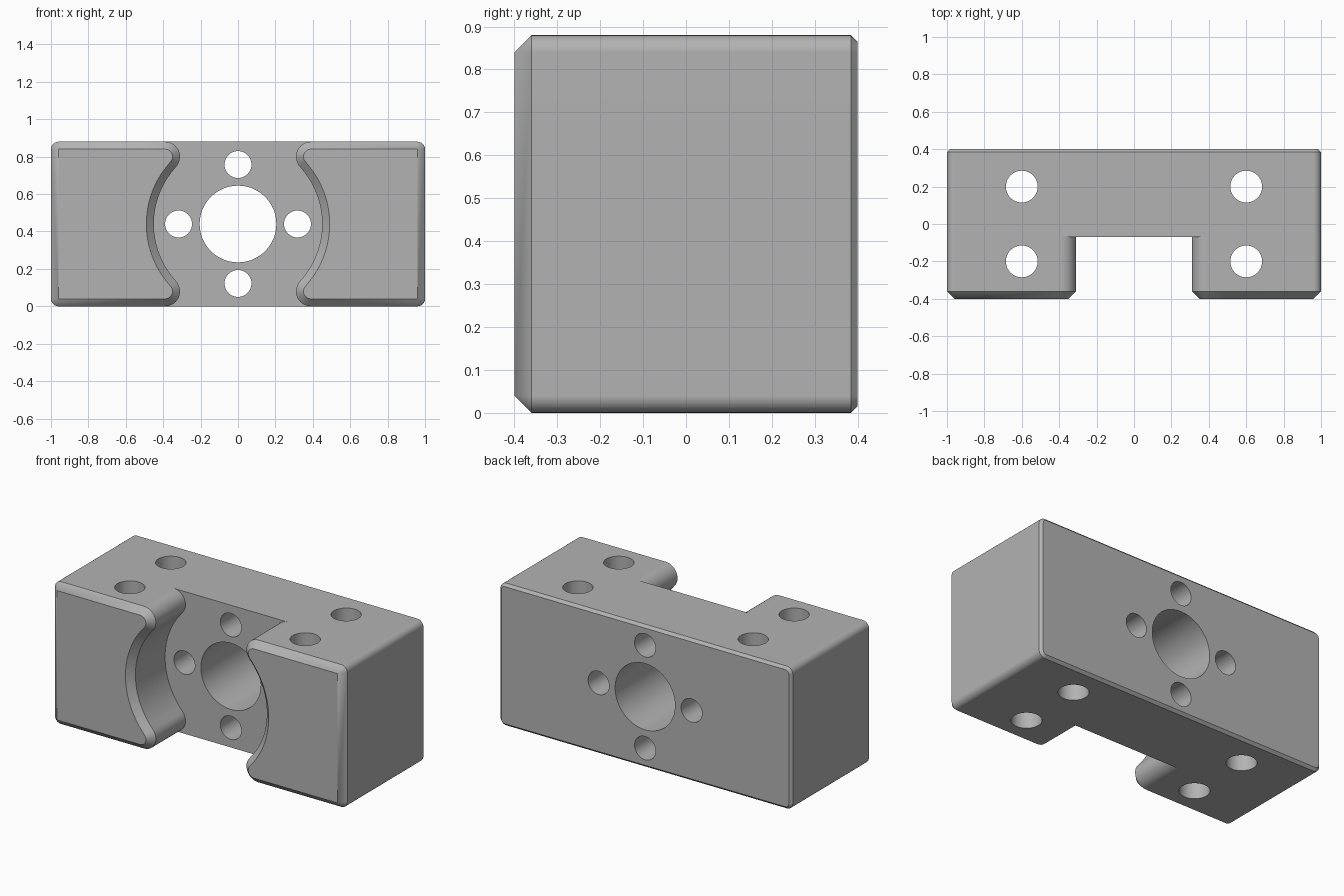
import bpy, bmesh, math
from mathutils import Matrix

if "Cube" in bpy.data.objects:
    bpy.data.objects.remove(bpy.data.objects["Cube"])

# Main dimensions
H, MID = 0.88, 0.44
FRONT, FLOOR, BACK = -0.4, -0.07, 0.4
CORNER, NOSE, POCKET = 0.04, 0.08, 0.45
FRONT_CUT, BACK_CUT = 0.04, 0.016
NOSE_X = 0.39
NOSE_ANGLE = math.degrees(math.atan2(MID - NOSE, NOSE_X))

steel = bpy.data.materials.new("plain grey")
steel.use_nodes = True
grey = (0.45, 0.45, 0.45, 1)
steel.diffuse_color = grey
steel.node_tree.nodes["Principled BSDF"].inputs["Base Color"].default_value = grey


def arc(cx, cz, r, start, end, steps):
    angles = [math.radians(start + (end - start) * i / steps) for i in range(steps + 1)]
    return [(cx + r * math.cos(a), cz + r * math.sin(a)) for a in angles]


def outer(inset):
    """Outside of one side, from the bottom nose round to the top nose."""
    r = CORNER - inset
    return ([(NOSE_X, inset)]
            + arc(1 - CORNER, CORNER, r, -90, 0, 6)
            + arc(1 - CORNER, H - CORNER, r, 0, 90, 6)
            + [(NOSE_X, H - inset)])


def inner(inset):
    """Pocket wall of one side, rounded noses joined by a round hollow."""
    r, a = NOSE - inset, NOSE_ANGLE
    low = arc(NOSE_X, NOSE, r, 270, 180 - a, 14)
    hollow = arc(0, MID, POCKET + inset, -a, a, 32)
    high = arc(NOSE_X, H - NOSE, r, 180 + a, 90, 14)
    return low + hollow[1:-1] + high


def mirror(points):
    return [(-x, z) for x, z in points]


def both(points):
    return points + mirror(points)[::-1]


bm = bmesh.new()


def ring(points, y):
    return [bm.verts.new((x, y, z)) for x, z in points]


def loft(profiles):
    rings = [ring(p, y) for p, y in profiles]
    for a, b in zip(rings, rings[1:]):
        for i in range(len(a)):
            j = (i + 1) % len(a)
            bm.faces.new((a[i], a[j], b[j], b[i]))
    return rings


# Two front lobes with chamfered front edges
for flip in (lambda p: p, mirror):
    def lobe(inset):
        return flip(outer(inset) + inner(inset)[::-1][1:-1])
    rings = loft([(lobe(FRONT_CUT), FRONT), (lobe(0), FRONT + FRONT_CUT), (lobe(0), FLOOR)])
    bm.faces.new(rings[0])

# Back slab, with the pocket floor between the lobes
rings = loft([(both(outer(0)), FLOOR), (both(outer(0)), BACK - BACK_CUT),
              (both(outer(BACK_CUT)), BACK)])
bm.faces.new(rings[-1])
bm.faces.new(ring(both(inner(0)), FLOOR))
bmesh.ops.remove_doubles(bm, verts=bm.verts, dist=1e-5)
bmesh.ops.recalc_face_normals(bm, faces=bm.faces)

mesh = bpy.data.meshes.new("mounting_block")
bm.to_mesh(mesh)
bm.free()
block = bpy.data.objects.new("mounting_block", mesh)
bpy.context.collection.objects.link(block)
mesh.materials.append(steel)

# Drilled holes: a large bore, four around it, and four upright ones
bores = bmesh.new()


def drill(x, y, z, r, upright, sides=48):
    turn = Matrix() if upright else Matrix.Rotation(math.pi / 2, 4, "X")
    bmesh.ops.create_cone(bores, cap_ends=True, segments=sides, radius1=r, radius2=r,
                          depth=2, matrix=Matrix.Translation((x, y, z)) @ turn)


drill(0, 0, MID, 0.205, False, 64)
for s in (-1, 1):
    drill(s * 0.318, 0, MID, 0.072, False)
    drill(0, 0, MID + s * 0.318, 0.072, False)
    for t in (-1, 1):
        drill(s * 0.6, t * 0.2, MID, 0.085, True)

cut_mesh = bpy.data.meshes.new("hole_cutter")
bores.to_mesh(cut_mesh)
bores.free()
cut_mesh.materials.append(steel)
cutter = bpy.data.objects.new("hole_cutter", cut_mesh)
bpy.context.collection.objects.link(cutter)
cutter.hide_render = True

bpy.ops.object.select_all(action="DESELECT")
block.select_set(True)
bpy.context.view_layer.objects.active = block
drilling = block.modifiers.new("drilling", "BOOLEAN")
drilling.operation = "DIFFERENCE"
drilling.solver = "EXACT"
drilling.object = cutter
bpy.ops.object.modifier_apply(modifier="drilling")
bpy.data.objects.remove(cutter)

# Smooth curves, crisp chamfers, even shading on flats
bpy.ops.object.shade_smooth_by_angle(angle=math.radians(25))
even = block.modifiers.new("even_shading", "WEIGHTED_NORMAL")
even.keep_sharp = True
